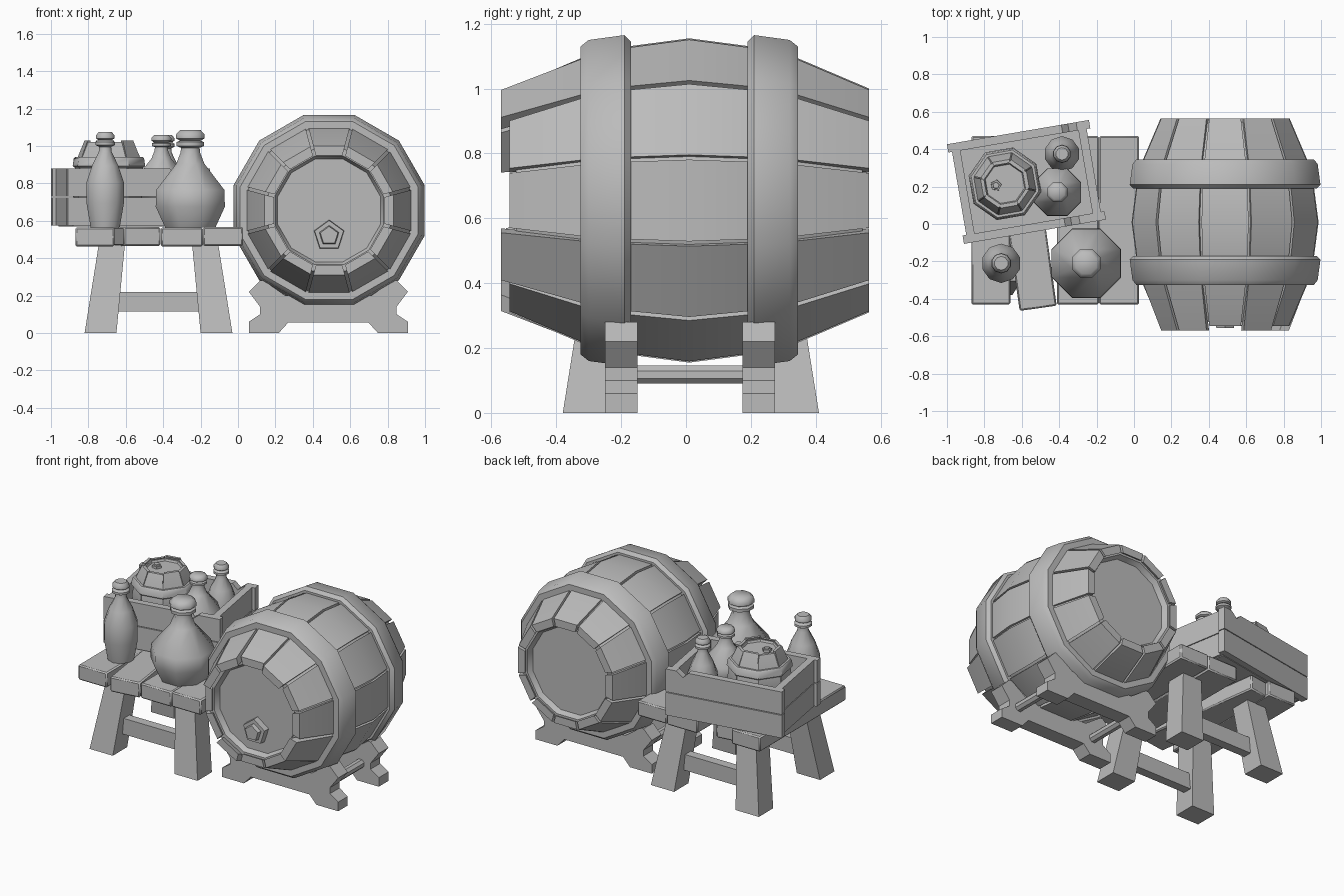
import bpy, bmesh, math
from math import sin, cos, tan, pi, radians
from mathutils import Matrix, Vector

cube = bpy.data.objects.get("Cube")
if cube:
    bpy.data.objects.remove(cube, do_unlink=True)

GREY = (0.5, 0.5, 0.5, 1.0)
mat = bpy.data.materials.new("plain_grey")
mat.use_nodes = True
mat.diffuse_color = GREY
bsdf = next(n for n in mat.node_tree.nodes if n.type == 'BSDF_PRINCIPLED')
bsdf.inputs["Base Color"].default_value = GREY
IDENT = Matrix.Identity(4)


def loft(name, loops, m=IDENT, wrap=False, angle=35):
    """Skin a row of equal point loops; cap both ends, or join them if wrap."""
    bm = bmesh.new()
    rows = [[bm.verts.new(m @ Vector(p)) for p in loop] for loop in loops]
    n = len(rows[0])
    for a, b in zip(rows, rows[1:] + ([rows[0]] if wrap else [])):
        for i in range(n):
            j = (i + 1) % n
            bm.faces.new((a[i], a[j], b[j], b[i]))
    if not wrap:
        bm.faces.new(rows[0])
        bm.faces.new(rows[-1])
    bmesh.ops.recalc_face_normals(bm, faces=bm.faces)
    mesh = bpy.data.meshes.new(name)
    bm.to_mesh(mesh)
    bm.free()
    mesh.materials.append(mat)
    mesh.shade_smooth()
    mesh.set_sharp_from_angle(angle=radians(angle))
    ob = bpy.data.objects.new(name, mesh)
    bpy.context.collection.objects.link(ob)
    return ob


def lathe(name, profile, n, m=IDENT, wrap=False, angle=35, turn=0.5):
    """Turn (flat-side radius, height) points around local z with n sides."""
    k = 1 / cos(pi / n)
    loops = [[(r * k * cos(2 * pi * (i + turn) / n), r * k * sin(2 * pi * (i + turn) / n), z)
              for i in range(n)] for r, z in profile]
    return loft(name, loops, m, wrap, angle)


def box(name, lo, hi, m=IDENT):
    loops = [[(lo[0], lo[1], z), (hi[0], lo[1], z), (hi[0], hi[1], z), (lo[0], hi[1], z)]
             for z in (lo[2], hi[2])]
    return loft(name, loops, m)


def slab(name, outline, y0, y1, m=IDENT):
    """Extrude an x-z outline along y."""
    return loft(name, [[(x, y, z) for x, z in outline] for y in (y0, y1)], m, angle=30)


def barrel(name, n, m, long_staves):
    """Barrel lying on local z, its front head facing +z."""
    half = [(0.5, 0), (0.475, 0.19), (0.445, 0.32), (0.345, 0.555)]
    rows = [(r, -z) for r, z in half[:0:-1]] + half
    # inner shell with recessed heads
    head = [(0.275, 0.50), (0.29, 0.535), (0.325, 0.535)]
    shell = [(r, -z) for r, z in head] + [(r - 0.02, z) for r, z in rows[1:-1]] + head[::-1]
    lathe(name + "_shell", shell, n, m)
    # staves
    for i in range(n):
        a = 2 * pi * i / n
        spin = m @ Matrix.Rotation(a, 4, 'Z')
        loops = []
        for r, z in rows:
            if z > 0.5 and i in long_staves:
                z += 0.025
            w = r * tan(pi / n) - 0.008
            ri = r - 0.05
            wi = ri * tan(pi / n) - 0.008
            loops.append([(r, -w, z), (r, w, z), (ri, wi, z), (ri, -wi, z)])
        loft(f"{name}_stave_{i + 1}", loops, spin)
    # hoops
    ring = [(0.43, 0.18), (0.49, 0.18), (0.51, 0.2), (0.495, 0.31), (0.475, 0.335), (0.43, 0.335)]
    for label, s in (("front", 1), ("back", -1)):
        lathe(f"{name}_{label}_hoop", [(r, s * z) for r, z in ring], n, m, wrap=True)
    # five-sided bung
    bung = [(0.07, 0.48), (0.066, 0.54), (0.045, 0.54), (0.04, 0.565)]
    lathe(name + "_bung", bung, 5, m @ Matrix.Translation((0, -0.135, 0)), turn=0.25)


# Large barrel and small upright keg
barrel("large_barrel", 12,
       Matrix.Translation((0.487, 0.01, 0.655)) @ Matrix.Rotation(pi / 2, 4, 'X'), {2, 4, 5, 8, 11})
barrel("small_keg", 8,
       Matrix.Translation((-0.69, 0.215, 0.82)) @ Matrix.Rotation(radians(-80), 4, 'Z')
       @ Matrix.Scale(0.36, 4), {1, 4, 6})

# Barrel cradle
half_stand = [(0.215, 0.055), (0.265, 0), (0.425, 0), (0.425, 0.06), (0.365, 0.1),
              (0.365, 0.14), (0.425, 0.22), (0.365, 0.28), (0.345, 0.28), (0.23, 0.2)]
stand = half_stand + [(-x, z) for x, z in half_stand[::-1]]
at_stand = Matrix.Translation((0.483, 0, 0))
for label, y in (("front", -0.25), ("back", 0.175)):
    slab(label + "_cradle", stand, y, y + 0.1, at_stand)
for label, s in (("left", 1), ("right", -1)):
    lathe(label + "_cradle_rod", [(0.028, -0.2), (0.028, 0.2)], 8,
          at_stand @ Matrix.Translation((s * 0.29, 0.01, 0.118)) @ Matrix.Rotation(pi / 2, 4, 'X'))

# Table planks
planks = [(-0.765, 0.02, 0.21, 0), (-0.575, -0.005, 0.2, 8),
          (-0.3, 0.02, 0.225, 0), (-0.08, 0.02, 0.215, 0)]
for i, (x, y, w, turn) in enumerate(planks):
    at = Matrix.Translation((x, y, 0.463 + 0.003 * (i % 2))) @ Matrix.Rotation(radians(turn), 4, 'Z')
    plank = box(f"table_plank_{i + 1}", (-w / 2, -0.45, 0), (w / 2, 0.45, 0.1), at)
    bevel = plank.modifiers.new("soft_edges", 'BEVEL')
    bevel.width = 0.008
    bevel.segments = 1

# Table legs and stretchers
at_table = Matrix.Translation((-0.425, 0.015, 0))
for side, sx in (("left", 1), ("right", -1)):
    for end, sy in (("front", -1), ("back", 1)):
        loops = []
        for z, x0, x1, y0, y1 in ((0, 0.225, 0.395, 0.245, 0.395), (0.47, 0.18, 0.32, 0.185, 0.32)):
            loops.append([(sx * x, sy * y, z) for x, y in ((x0, y0), (x1, y0), (x1, y1), (x0, y1))])
        loft(f"{end}_{side}_leg", loops, at_table)
for end, sy in (("front", -1), ("back", 1)):
    box(end + "_stretcher", (-0.25, sy * 0.28 - 0.03, 0.115), (0.25, sy * 0.28 + 0.03, 0.22), at_table)

# Crate of boards, turned on the table
at_crate = Matrix.Translation((-0.575, 0.225, 0.57)) @ Matrix.Rotation(radians(9.7), 4, 'Z')
box("crate_floor", (-0.35, -0.23, 0), (0.35, 0.23, 0.03), at_crate)
for level, z in (("lower", 0.005), ("upper", 0.16)):
    top = z + 0.15
    for label, y, notch in (("front", -0.27, 0.2), ("back", 0.225, 0.27)):
        chip = [(notch + 0.045, top), (notch, top - 0.035), (notch - 0.035, top)]
        outline = [(-0.385, z), (0.385, z), (0.385, top)]
        outline += (chip if level == "upper" else []) + [(-0.385, top)]
        slab(f"crate_{label}_{level}_board", outline, y, y + 0.045, at_crate)
    for label, x in (("left", 0.32), ("right", -0.365)):
        box(f"crate_{label}_{level}_board", (x, -0.226, z), (x + 0.045, 0.226, top), at_crate)

# Bottles: body with lip, and a stopper
slim = [(0.078, 0), (0.1, 0.13), (0.1, 0.24), (0.07, 0.33), (0.034, 0.405), (0.032, 0.43),
        (0.052, 0.44), (0.052, 0.455), (0.034, 0.47)]
slim_cork = [(0.034, 0.465), (0.05, 0.475), (0.05, 0.49), (0.035, 0.51)]
round_ = [(0.135, 0), (0.185, 0.11), (0.182, 0.2), (0.075, 0.34), (0.052, 0.4), (0.05, 0.425),
          (0.074, 0.435), (0.074, 0.455), (0.05, 0.465)]
round_cork = [(0.05, 0.46), (0.077, 0.475), (0.077, 0.495), (0.055, 0.52)]
bottles = [("slim_bottle", slim, slim_cork, -0.71, -0.21, 0.565, 1, 10),
           ("round_flask", round_, round_cork, -0.255, -0.21, 0.565, 1, 8),
           ("crate_slim_bottle", slim, slim_cork, -0.385, 0.375, 0.6, 0.9, 10),
           ("crate_round_flask", round_, round_cork, -0.41, 0.17, 0.7, 0.69, 8)]
for name, body, cork, x, y, z, size, n in bottles:
    at = Matrix.Translation((x, y, z)) @ Matrix.Scale(size, 4)
    lathe(name, body, n, at, angle=50)
    lathe(name + "_stopper", cork, n, at, angle=50)
